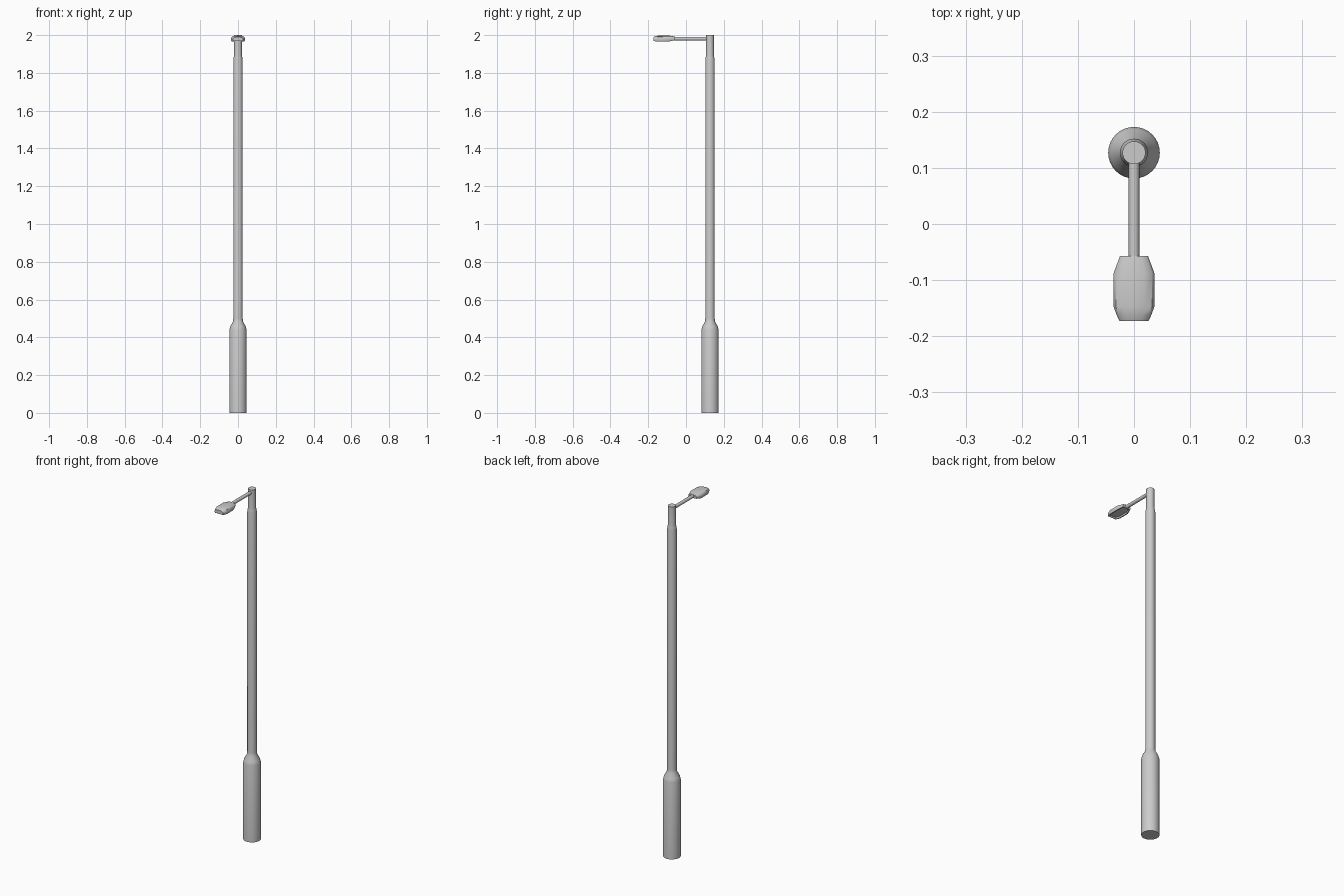
import bpy, bmesh
from math import cos, sin, pi, radians
from mathutils import Matrix

if "Cube" in bpy.data.objects:
    bpy.data.objects.remove(bpy.data.objects["Cube"])

POLE_Y = 0.127


def finish(bm, name, angle=35):
    bmesh.ops.recalc_face_normals(bm, faces=bm.faces)
    mesh = bpy.data.meshes.new(name)
    bm.to_mesh(mesh)
    bm.free()
    obj = bpy.data.objects.new(name, mesh)
    bpy.context.collection.objects.link(obj)
    bpy.ops.object.select_all(action='DESELECT')
    obj.select_set(True)
    bpy.context.view_layer.objects.active = obj
    bpy.ops.object.shade_smooth_by_angle(angle=radians(angle))
    return obj


def loft(bm, rings):
    """Skin a list of equal-length point rings and cap both ends."""
    loops = [[bm.verts.new(p) for p in ring] for ring in rings]
    n = len(loops[0])
    for a, b in zip(loops, loops[1:]):
        for i in range(n):
            j = (i + 1) % n
            bm.faces.new((a[i], a[j], b[j], b[i]))
    bm.faces.new(loops[0])
    bm.faces.new(loops[-1])


# Pole: wide base, tapered shoulder, slim shaft and narrow neck
def ring(r, z, n=32):
    return [(r * cos(2 * pi * i / n), POLE_Y + r * sin(2 * pi * i / n), z)
            for i in range(n)]


profile = [(0.046, 0), (0.046, 0.437), (0.041, 0.457), (0.026, 0.485),
           (0.025, 0.50), (0.025, 1.868), (0.023, 1.88), (0.0205, 1.895),
           (0.0205, 2.0)]
bm = bmesh.new()
loft(bm, [ring(r, z) for r, z in profile])
finish(bm, "pole")

# Arm: thin tube from the neck into the lamp head
bm = bmesh.new()
bmesh.ops.create_cone(bm, cap_ends=True, segments=20, radius1=0.0095,
                      radius2=0.0095, depth=0.175,
                      matrix=Matrix.Translation((0, 0.0275, 1.981))
                      @ Matrix.Rotation(pi / 2, 4, 'X'))
finish(bm, "arm")

# Lamp head: rounded cross-section lofted along y
half = [(0.92, 0), (1, 0.25), (1, 0.55), (0.88, 0.8), (0.5, 0.96)]
section = half + [(0, 1)] + [(-x, z) for x, z in reversed(half)]
stations = [(-0.057, 0.025, 1.973, 1.992), (-0.088, 0.0365, 1.967, 1.997),
            (-0.147, 0.0365, 1.967, 1.997), (-0.162, 0.031, 1.967, 1.995),
            (-0.173, 0.026, 1.969, 1.990)]
bm = bmesh.new()
loft(bm, [[(x * w, y, z0 + z * (z1 - z0)) for x, z in section]
          for y, w, z0, z1 in stations])

# Recessed light opening underneath
bmesh.ops.recalc_face_normals(bm, faces=bm.faces)
under = [f for f in bm.faces if f.normal.z < -0.9]
bmesh.ops.inset_region(bm, faces=under, thickness=0.006)
edges = [e for e in bm.edges if sum(f in under for f in e.link_faces) == 1]
bmesh.ops.inset_region(bm, faces=under, thickness=0.001)
bmesh.ops.translate(bm, verts=list({v for f in under for v in f.verts}),
                    vec=(0, 0, 0.008))
finish(bm, "lamp_head", 40)
